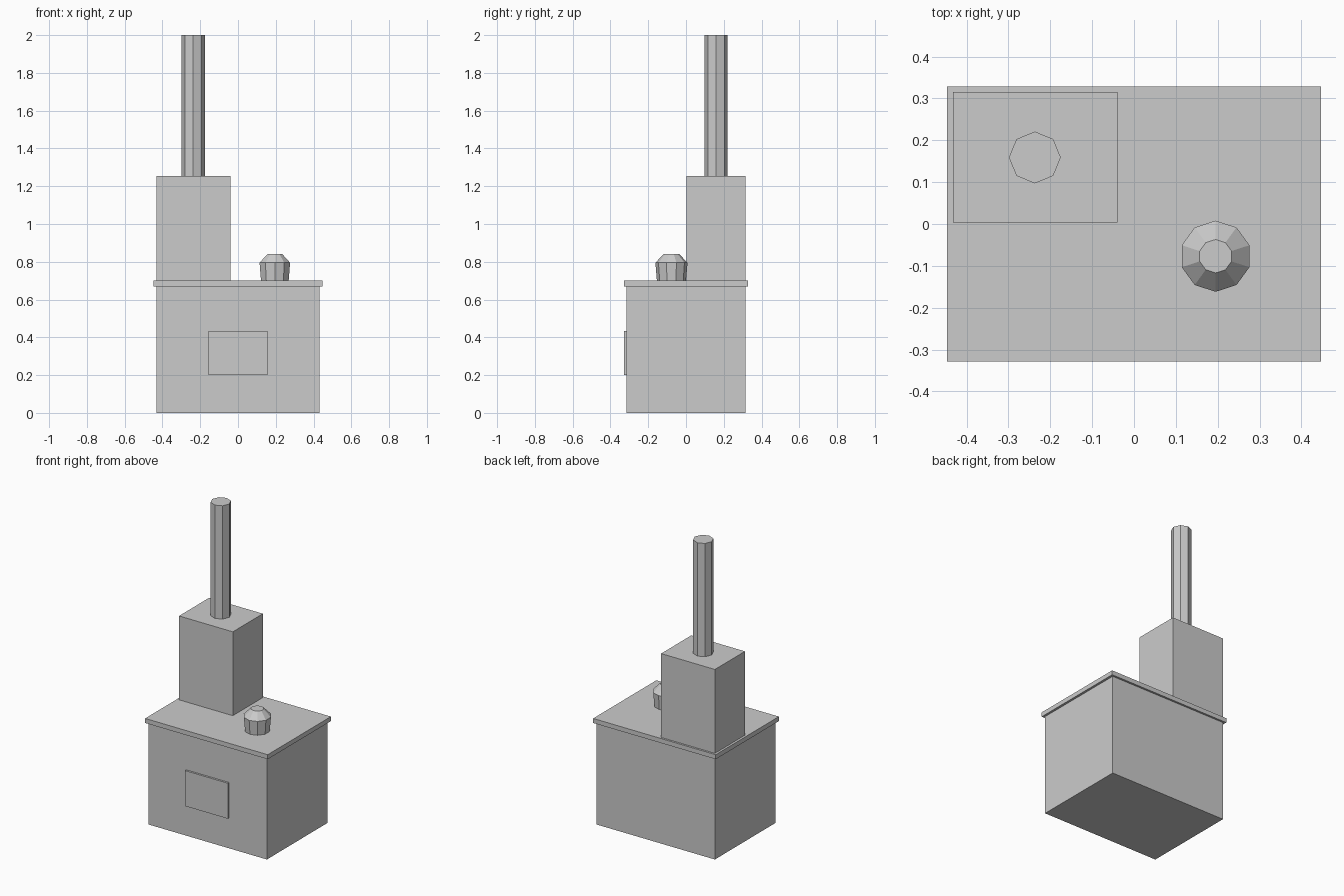
import bpy
import bmesh
import math
from mathutils import Matrix, Vector

if "Cube" in bpy.data.objects:
    bpy.data.objects.remove(bpy.data.objects["Cube"])

# Single plain grey
GREY = (0.6, 0.6, 0.6, 1)
grey = bpy.data.materials.new("plain_grey")
grey.use_nodes = True
grey.diffuse_color = GREY
grey.node_tree.nodes["Principled BSDF"].inputs["Base Color"].default_value = GREY


def finish(name, bm):
    bmesh.ops.recalc_face_normals(bm, faces=bm.faces)
    mesh = bpy.data.meshes.new(name)
    bm.to_mesh(mesh)
    bm.free()
    mesh.materials.append(grey)
    obj = bpy.data.objects.new(name, mesh)
    bpy.context.collection.objects.link(obj)


def box(name, low, high):
    low, high = Vector(low), Vector(high)
    bm = bmesh.new()
    place = Matrix.Translation((low + high) / 2) @ Matrix.Diagonal((high - low).to_4d())
    bmesh.ops.create_cube(bm, size=1, matrix=place)
    finish(name, bm)


def lathe(name, x, y, sides, profile):
    """Faceted solid from (radius, height) rings, one corner facing +y."""
    bm = bmesh.new()
    rings = []
    for radius, z in profile:
        angles = [math.pi / 2 + math.tau * i / sides for i in range(sides)]
        rings.append([bm.verts.new((x + radius * math.cos(a), y + radius * math.sin(a), z))
                      for a in angles])
    for a, b in zip(rings, rings[1:]):
        for i in range(sides):
            j = (i + 1) % sides
            bm.faces.new((a[i], a[j], b[j], b[i]))
    bm.faces.new(rings[0])
    bm.faces.new(rings[-1])
    finish(name, bm)


# Stove body, overhanging top plate and front door
box("stove_body", (-0.432, -0.316, 0), (0.432, 0.316, 0.67))
box("top_plate", (-0.447, -0.329, 0.67), (0.447, 0.329, 0.7))
box("fire_door", (-0.156, -0.329, 0.2), (0.156, -0.316, 0.434))

# Rear flue block and chimney pipe
box("flue_block", (-0.432, 0.003, 0.7), (-0.04, 0.316, 1.253))
lathe("chimney_pipe", -0.237, 0.159, 8, [(0.062, 1.253), (0.062, 2)])

# Cooking pot with tapered lid
lathe("cooking_pot", 0.195, -0.077, 10, [(0.077, 0.7), (0.085, 0.795), (0.04, 0.842)])
